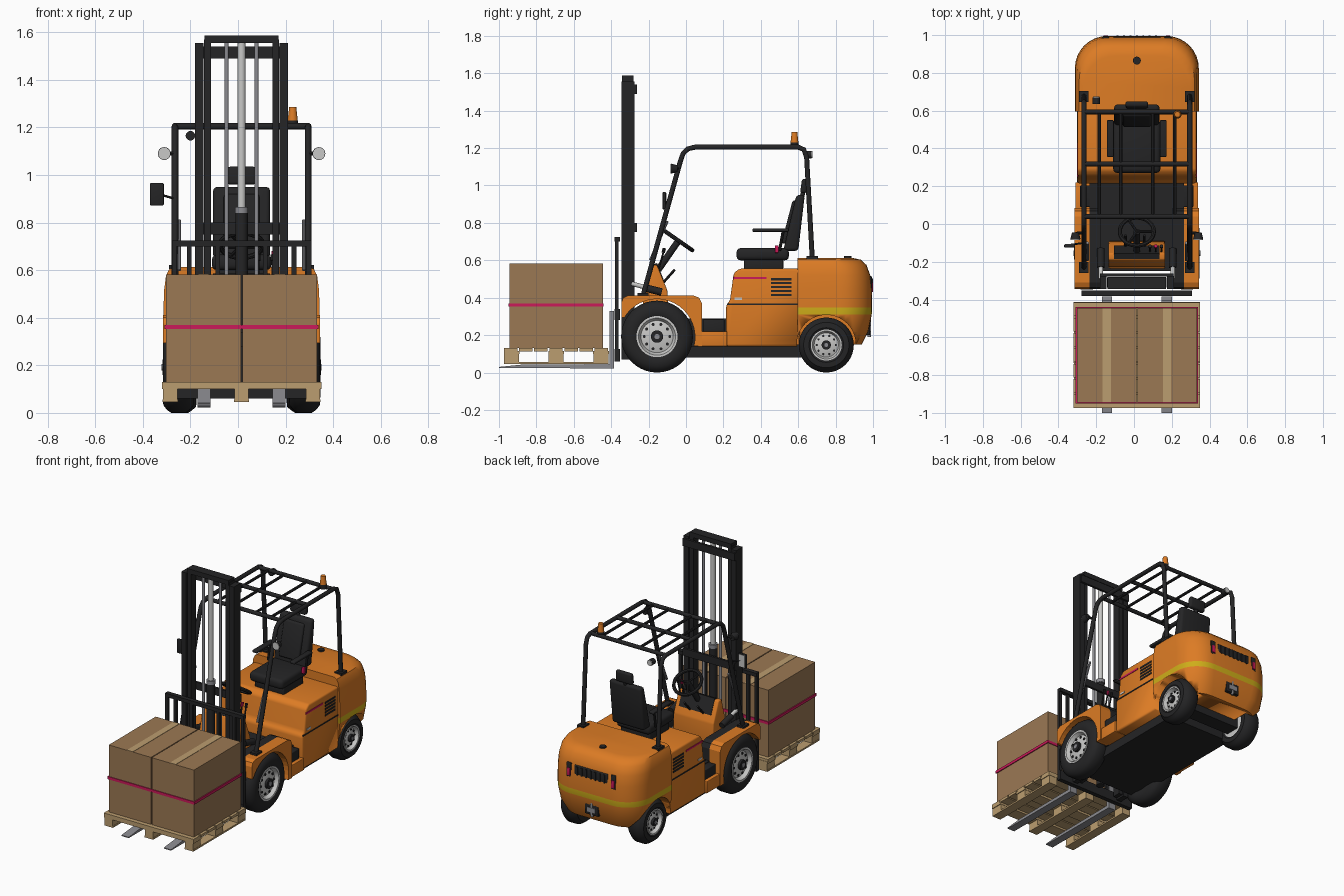
import bpy, bmesh, math
from mathutils import Vector, Matrix

default_cube = bpy.data.objects.get("Cube")
if default_cube:
    bpy.data.objects.remove(default_cube)

OFFSET = 0.015   # the truck's centre line, moved aside by the mirror
SIDES = {"right": -1, "left": 1}


def material(name, *rgb):
    mat = bpy.data.materials.new(name)
    mat.use_nodes = True
    mat.diffuse_color = (*rgb, 1)
    mat.node_tree.nodes["Principled BSDF"].inputs["Base Color"].default_value = (*rgb, 1)
    return mat


orange = material("orange paint", .72, .2, .018)
black = material("black", .018, .018, .019)
pale = material("pale grey", .58, .58, .57)
steel = material("steel", .26, .26, .28)
cardboard = material("cardboard", .33, .19, .088)
wood = material("pale wood", .5, .34, .16)
pink = material("pink", .6, .01, .1)
yellow = material("yellow", .62, .42, .01)


def finish(name, bm, mats, smooth=True):
    bmesh.ops.recalc_face_normals(bm, faces=bm.faces)
    mesh = bpy.data.meshes.new(name)
    bm.to_mesh(mesh)
    bm.free()
    obj = bpy.data.objects.new(name, mesh)
    bpy.context.collection.objects.link(obj)
    obj.location.x = OFFSET
    for mat in mats if isinstance(mats, list) else [mats]:
        mesh.materials.append(mat)
    if smooth:
        bpy.ops.object.select_all(action="DESELECT")
        obj.select_set(True)
        bpy.context.view_layer.objects.active = obj
        bpy.ops.object.shade_smooth_by_angle(angle=math.radians(35))
    return obj


def prism(name, outline, x0, x1, mat, bevel=0.0):
    """Side outline of (y, z) points, extruded across x."""
    bm = bmesh.new()
    face = bm.faces.new([bm.verts.new((x0, y, z)) for y, z in outline])
    new = bmesh.ops.extrude_face_region(bm, geom=[face])["geom"]
    verts = [v for v in new if isinstance(v, bmesh.types.BMVert)]
    bmesh.ops.translate(bm, verts=verts, vec=(x1 - x0, 0, 0))
    if bevel:
        bmesh.ops.bevel(bm, geom=bm.edges[:], offset=bevel, segments=3, profile=.5,
                        affect="EDGES", clamp_overlap=True)
    return finish(name, bm, mat, bool(bevel))


def box(name, xs, ys, zs, mat, bevel=0.0):
    (y0, y1), (z0, z1) = ys, zs
    return prism(name, [(y0, z0), (y1, z0), (y1, z1), (y0, z1)], *xs, mat, bevel)


def span(middle, half):
    return middle - half, middle + half


def rod(name, start, end, radius, mat, sides=16, tip=None):
    a, b = Vector(start), Vector(end)
    turn = (b - a).to_track_quat("Z", "Y").to_matrix().to_4x4()
    bm = bmesh.new()
    bmesh.ops.create_cone(bm, cap_ends=True, segments=sides, radius1=radius,
                          radius2=radius if tip is None else tip, depth=(b - a).length,
                          matrix=Matrix.Translation((a + b) / 2) @ turn)
    return finish(name, bm, mat)


def lathe(name, profile, centre, axis, mat, sides=40):
    """Closed profile of (distance along axis, radius), spun about the axis."""
    turn = Vector(axis).to_track_quat("Z", "Y").to_matrix().to_4x4()
    bm = bmesh.new()
    verts = [bm.verts.new((r, 0, d)) for d, r in profile]
    edges = [bm.edges.new((verts[i - 1], verts[i])) for i in range(len(verts))]
    bmesh.ops.spin(bm, geom=verts + edges, axis=(0, 0, 1), cent=(0, 0, 0),
                   angle=math.tau, steps=sides, use_duplicate=False)
    bmesh.ops.remove_doubles(bm, verts=bm.verts, dist=.0001)
    bmesh.ops.transform(bm, verts=bm.verts, matrix=Matrix.Translation(centre) @ turn)
    return finish(name, bm, mat)


def tube(name, points, radius, mat):
    curve = bpy.data.curves.new(name, "CURVE")
    curve.dimensions = "3D"
    curve.bevel_depth, curve.bevel_resolution, curve.use_fill_caps = radius, 3, True
    spline = curve.splines.new("POLY")
    spline.points.add(len(points) - 1)
    for point, co in zip(spline.points, points):
        point.co = (*co, 1)
    curve.materials.append(mat)
    obj = bpy.data.objects.new(name, curve)
    bpy.context.collection.objects.link(obj)
    obj.location.x = OFFSET


# Counterweight: stacked plan sections with a yellow band
def counterweight():
    bm, rings, radius, steps = bmesh.new(), [], .17, 8
    for z, rear, half in [(.15, .94, .3), (.22, .975, .32), (.31, .993, .328), (.347, .995, .328),
                          (.45, .993, .328), (.52, .985, .325), (.575, .965, .318),
                          (.603, .935, .305), (.613, .89, .285)]:
        side = [(half, .595)]
        for i in range(steps + 1):
            a = i / steps * math.pi / 2
            side.append((half - radius + radius * math.cos(a), rear - radius + radius * math.sin(a)))
        outline = side + [(-x, y) for x, y in reversed(side)]
        rings.append([bm.verts.new((x, y, z)) for x, y in outline])
    for level, (low, high) in enumerate(zip(rings, rings[1:])):
        for i in range(len(low)):
            face = bm.faces.new((low[i - 1], low[i], high[i], high[i - 1]))
            face.material_index = int(level == 2)
    bm.faces.new(rings[0])
    bm.faces.new(rings[-1])
    return finish("counterweight", bm, [orange, yellow])


# Engine hood and its side details
hood = prism("engine_hood", [(.215, .14), (.215, .36), (.235, .385), (.255, .53), (.285, .555),
                             (.61, .555), (.61, .14)], -.315, .315, orange, .012)
arch_cuts = []
for side, s in SIDES.items():
    cut = rod(side + "_arch_cutter", (s * .17, .75, .15), (s * .5, .75, .15), .158, orange, 40)
    cut.hide_render = True
    cut.hide_set(True)
    arch_cuts.append(cut)
for part in (counterweight(), hood):
    for cut in arch_cuts:
        mod = part.modifiers.new("wheel arch", "BOOLEAN")
        mod.operation, mod.object = "DIFFERENCE", cut
for side, s in SIDES.items():
    skin = span(s * .315, .003)
    box(side + "_hood_seam", skin, (.22, .595), (.362, .37), black)
    box(side + "_pink_stripe", skin, (.25, .43), (.499, .511), pink)
    box(side + "_label_plate", skin, (.26, .3), (.388, .4), pale)
    for i in range(5):
        box(side + "_louvre", skin, (.455, .565), span(.415 + i * .021, .006), black)

# Rear grille, lamps, tow hitch and filler cap
box("rear_grille", (-.125, .125), (.96, .993), (.44, .51), black, .006)
for i in range(7):
    box("grille_rib", span((i - 3) * .034, .005), (.98, .999), (.447, .503), black)
for side, s in SIDES.items():
    box(side + "_tail_lamp_housing", span(s * .165, .018), (.95, .994), (.42, .515), black, .005)
    box(side + "_tail_lamp", span(s * .165, .012), (.97, .999), (.43, .48), pink, .003)
box("tow_hitch", (-.05, .05), (.93, .985), (.2, .27), black, .004)
box("tow_hitch_plate", (-.03, .03), (.96, .99), (.22, .25), steel)
rod("tow_pin", (0, .98, .19), (0, .98, .285), .009, steel)
rod("filler_cap", (0, .865, .6), (0, .865, .622), .021, black, 24)

# Chassis, floor and sills
box("chassis", (-.24, .24), (-.25, .66), (.08, .15), black)
box("floor", (-.25, .25), (-.25, .25), (.14, .29), black)
box("rear_axle", (-.22, .22), (.7, .8), (.1, .2), black)
box("front_axle", (-.25, .25), (-.22, -.09), (.12, .26), black)
for side, s in SIDES.items():
    xs = sorted((s * .2, s * .325))
    box(side + "_sill", xs, (.06, .22), (.14, .22), orange, .004)
    box(side + "_step", sorted((s * .2, s * .3)), (.09, .205), (.215, .285), black, .005)

# Front fenders with wheel arches
arch = [(-.155 + .203 * math.cos(a), .19 + .203 * math.sin(a))
        for a in (math.radians(-14 + i * 172 / 20) for i in range(21))]
arch = [p for p in arch if p[0] > -.34]
fender = [(-.345, arch[-1][1]), (-.345, .375), (-.335, .4), (-.31, .412), (.04, .412), (.07, .4),
          (.085, .37), (.085, .14)] + arch
for side, s in SIDES.items():
    prism(side + "_fender", fender, s * .25, s * .33, orange)
    prism(side + "_inner_wheelhouse", fender, s * .19, s * .25, black)


# Wheels: tyre, dished rim, hub and bolts
def wheel(name, s, y, z, outer, rim, face, width):
    bulge = outer - rim
    tyre = [(0, rim), (.006, rim + bulge * .15), (.004, rim + bulge * .6), (-.012, outer - .012),
            (-.03, outer)]
    tyre += [(-width - d, r) for d, r in reversed(tyre)]
    centre, axis = (s * face, y, z), (s, 0, 0)
    lathe(name + "_tyre", tyre, centre, axis, black)
    lathe(name + "_rim", [(-width, 0), (-width, rim), (.004, rim), (.004, rim * .9), (-.02, rim * .78),
                          (-.008, rim * .4), (-.008, 0)], centre, axis, pale)
    rod(name + "_hub", (s * (face - .02), y, z), (s * (face + .008), y, z), rim * .3, black, 20)
    rod(name + "_hub_cap", (s * face, y, z), (s * (face + .011), y, z), rim * .13, steel)
    for i in range(10):
        a = i * math.tau / 10
        by, bz = y + rim * .62 * math.cos(a), z + rim * .62 * math.sin(a)
        rod(name + "_bolt_hole", (s * (face - .03), by, bz), (s * (face - .01), by, bz), rim * .075, black, 10)


for side, s in SIDES.items():
    wheel(side + "_front_wheel", s, -.155, .192, .192, .11, .325, .12)
    wheel(side + "_rear_wheel", s, .75, .147, .147, .083, .305, .11)

# Dash console, steering and levers
prism("dash_console", [(-.235, .29), (-.225, .45), (-.19, .575), (-.155, .575), (-.1, .44), (-.09, .29)],
      -.15, .15, orange, .008)
prism("dash_panel", [(-.185, .575), (-.155, .585), (-.115, .485), (-.13, .48)], -.12, .12, black)
column = Vector((0, -.57, -.82))
hub = Vector((0, -.04, .705))
rod("steering_column", hub, hub + column * .19, .018, black)
ring = [(.011 * math.cos(i * math.tau / 8), .09 + .011 * math.sin(i * math.tau / 8)) for i in range(8)]
lathe("steering_wheel", ring, hub, column, black)
for a in (0, 120, 240):
    tip = Matrix.Rotation(math.radians(a), 3, column) @ Vector((.09, 0, 0))
    rod("steering_spoke", hub, hub + tip, .007, black, 8)
for x in (.07, .1, .13):
    rod("control_lever", (x, -.15, .54), (x, -.12, .645), .005, black, 8)
    rod("lever_knob", (x, -.122, .64), (x, -.116, .665), .009, pink if x == .1 else black, 10)
for x in (-.06, .04):
    rod("floor_lever", (x, -.14, .46), (x, -.06, .55), .007, black, 8)

# Seat
box("seat_base", (-.11, .11), (.31, .52), (.55, .605), black, .008)
box("seat_cushion", (-.125, .125), (.27, .55), (.6, .665), black, .022)
prism("seat_back", [(.52, .65), (.59, .95), (.635, .95), (.6, .65)], -.12, .12, black, .018)
prism("seat_back_pad", [(.51, .69), (.57, .92), (.6, .92), (.55, .69)], -.075, .075, black, .012)
prism("headrest", [(.61, .96), (.62, 1.035), (.65, 1.035), (.645, .96)], -.06, .06, black, .012)
rod("headrest_post", (0, .615, .92), (0, .63, .98), .012, black)
for side, s in SIDES.items():
    box(side + "_armrest", span(s * .14, .018), (.355, .55), (.752, .77), black, .006)
    rod(side + "_armrest_brace", (s * .14, .5, .65), (s * .14, .52, .76), .008, black, 8)
box("belt_buckle", span(.135, .01), (.475, .495), (.64, .68), pink, .003)

# Overhead guard
rail = [(-.23, .41), (-.03, 1.13), (-.015, 1.172), (.01, 1.196), (.05, 1.205), (.6, 1.205),
        (.63, 1.192), (.645, 1.15), (.675, .61)]
for side, s in SIDES.items():
    x = s * .28
    tube(side + "_guard_rail", [(x, y, z) for y, z in rail], .014, black)
    box(side + "_front_foot", span(x, .025), (-.26, -.2), (.41, .425), black)
    box(side + "_rear_foot", span(x, .025), (.645, .705), (.605, .622), black)
    rod(side + "_grab_rod", (s * .262, -.19, .6), (s * .262, -.1, .81), .008, steel, 10)
    for k in (.085, .2):
        rod(side + "_roof_bar", (s * k, .04, 1.205), (s * k, .6, 1.205), .009, black, 8)
    # Headlamps and tilt cylinders
    lamp = s * .325
    rod(side + "_lamp_arm", (x, -.045, 1.09), (lamp, -.05, 1.09), .008, black, 8)
    rod(side + "_headlamp", (lamp, -.045, 1.09), (lamp, -.08, 1.09), .018, black, 24, .027)
    rod(side + "_headlamp_lens", (lamp, -.078, 1.09), (lamp, -.084, 1.09), .025, pale, 24)
    rod(side + "_tilt_cylinder", (s * .19, -.13, .43), (s * .19, -.23, .455), .02, black)
    rod(side + "_tilt_rod", (s * .19, -.16, .44), (s * .19, -.29, .475), .012, pale)
for y in (.04, .318, .594):
    rod("roof_cross_bar", (-.28, y, 1.205), (.28, y, 1.205), .013, black, 12)
rod("beacon_base", (.215, .58, 1.2), (.215, .58, 1.23), .022, black, 20)
rod("beacon", (.215, .58, 1.23), (.215, .58, 1.285), .021, orange, 20, .015)
rod("work_lamp", (-.215, .635, 1.165), (-.215, .67, 1.165), .02, black, 20)
rod("work_lamp_lens", (-.215, .668, 1.165), (-.215, .675, 1.165), .018, pale, 20)
rod("mirror_arm", (-.28, -.1, .9), (-.35, -.11, .92), .005, black, 8)
box("mirror", (-.385, -.327), (-.125, -.108), (.872, .966), black, .005)
box("mirror_glass", (-.38, -.332), (-.109, -.105), (.878, .96), pale)

# Mast with lift cylinders
for side, s in SIDES.items():
    box(side + "_outer_mast", span(s * .178, .018), (-.345, -.275), (.07, 1.555), black)
    box(side + "_inner_mast", span(s * .143, .014), (-.337, -.283), (.08, 1.57), black)
    rod(side + "_lift_rod", (s * .063, -.3, .12), (s * .063, -.3, 1.56), .009, steel, 12)
box("mast_top_bar", (-.155, .155), (-.343, -.28), (1.555, 1.587), black)
for low, high in ((.1, .18), (.75, .8), (1.49, 1.54)):
    box("mast_cross_bar", (-.195, .195), (-.277, -.262), (low, high), black)
rod("cylinder_barrel", (0, -.31, .1), (0, -.31, .86), .026, black, 20)
rod("cylinder_collar", (0, -.31, .84), (0, -.31, .865), .028, steel, 20)
rod("cylinder_ram", (0, -.31, .85), (0, -.31, 1.56), .017, pale, 20)

# Carriage, load backrest and forks
for low, high in ((.06, .125), (.28, .34), (.7, .724)):
    box("carriage_bar", (-.293, .293), (-.382, -.352), (low, high), black)
for side, s in SIDES.items():
    for x in (.283, .22, .1):
        box(side + "_backrest_bar", span(s * x, .01), (-.38, -.362), (.08, .71), black)
    prism(side + "_fork", [(-1, .024), (-.385, .022), (-.385, .33), (-.408, .33), (-.408, .045),
                           (-.88, .042), (-1, .03)], s * .158 - .027, s * .158 + .027, steel)

# Pallet
for x in (-.3, 0, .3):
    box("pallet_runner", span(x, .032), (-.972, -.415), (.046, .057), wood)
    for y in (-.932, -.694, -.455):
        box("pallet_block", span(x, .03), span(y, .04), (.055, .105), wood)
for y in (-.932, -.694, -.455):
    box("pallet_stringer", (-.335, .335), span(y, .042), (.1, .114), wood)
for i in range(7):
    box("pallet_deck_board", (-.335, .335), span(-.938 + i * .081, .036), (.113, .13), wood)

# Cartons with tape and strap
for side, s in SIDES.items():
    box(side + "_carton", sorted((s * .003, s * .318)), (-.945, -.445), (.13, .582), cardboard)
    box(side + "_tape", span(s * .16, .022), (-.945, -.445), (.58, .584), wood)
    box(side + "_strap", span(s * .32, .004), (-.95, -.44), (.352, .37), pink)
for name, y in (("front_strap", -.947), ("back_strap", -.443)):
    box(name, (-.322, .322), span(y, .003), (.352, .37), pink)
